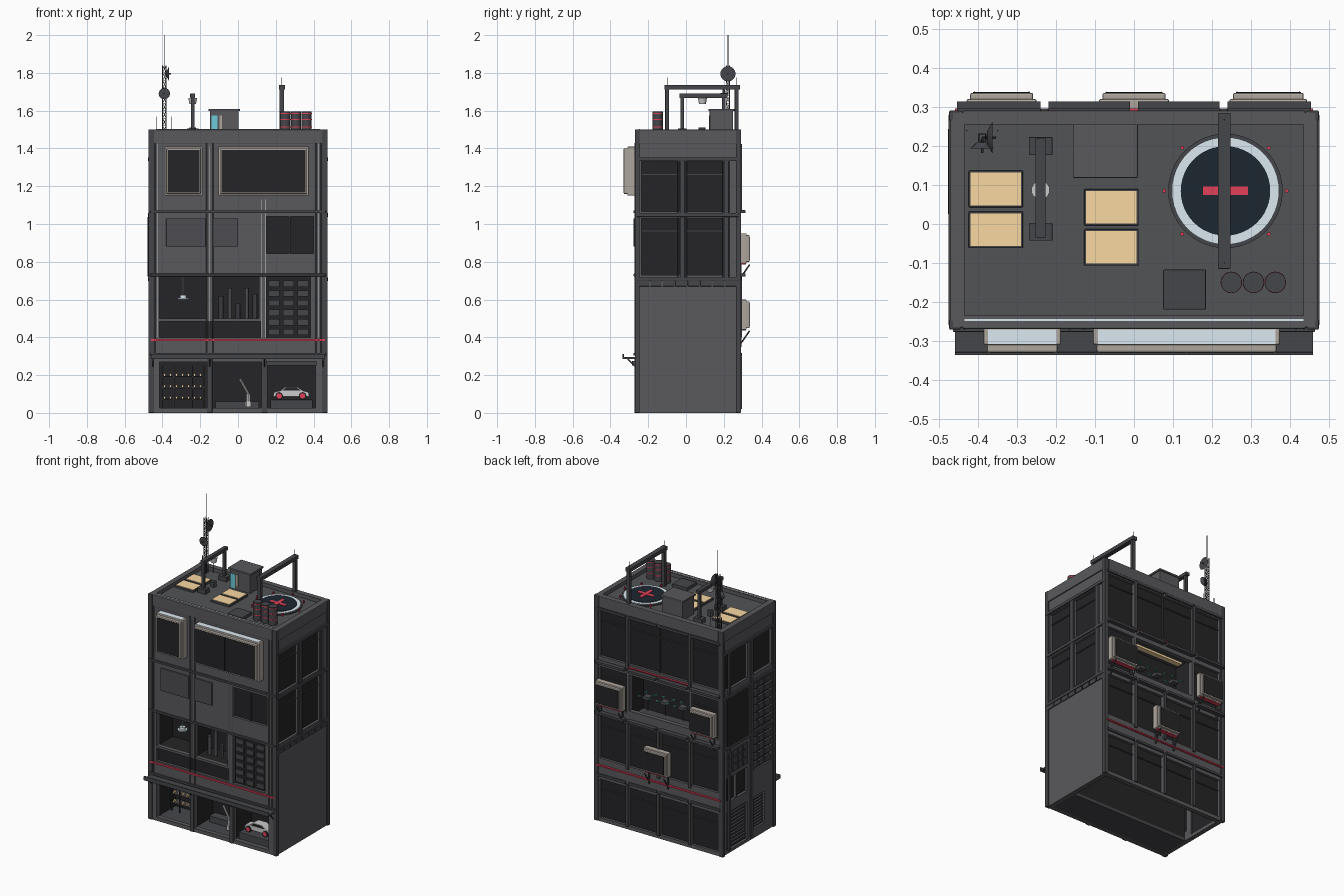
import bpy, bmesh, math
from mathutils import Vector, Matrix

if "Cube" in bpy.data.objects:
    bpy.data.objects.remove(bpy.data.objects["Cube"])

COL = dict(wall=(.10, .10, .107), trim=(.06, .061, .068), dark=(.018, .018, .02), roof=(.085, .087, .093),
           panel=(.075, .075, .085), beige=(.42, .38, .34), tan=(.95, .69, .36), pale=(.72, .82, .88),
           navy=(.012, .02, .028), red=(.75, .05, .1), cyan=(.15, .6, .7), white=(.65, .65, .65), teal=(.08, .3, .27))
MAT = {}
for k, c in COL.items():
    MAT[k] = bpy.data.materials.new(k)
    MAT[k].diffuse_color = (*c, 1)


def on(side, u, v, d):
    """Point on a facade: u along it, v up, d outward."""
    return Vector({'F': (u, -.265 - d, v), 'B': (u, .285 + d, v), 'R': (.465 + d, u, v), 'L': (-.465 - d, u, v)}[side])


class Part:
    def __init__(self, name, mat):
        self.name, self.mat, self.bm = name, mat, bmesh.new()

    def box(self, x0, x1, y0, y1, z0, z1):
        a, b = Vector((x0, y0, z0)), Vector((x1, y1, z1))
        s = b - a
        bmesh.ops.create_cube(self.bm, size=1, matrix=Matrix.Translation((a + b) / 2) @ Matrix.Diagonal((*[abs(c) for c in s], 1)))
        return self

    def sbox(self, side, u0, u1, v0, v1, d0, d1):
        p, q = on(side, u0, v0, d0), on(side, u1, v1, d1)
        return self.box(p.x, q.x, p.y, q.y, p.z, q.z)

    def cyl(self, p, q, r, n=10, r2=None):
        p, q = Vector(p), Vector(q)
        m = Matrix.Translation((p + q) / 2) @ (q - p).to_track_quat('Z', 'Y').to_matrix().to_4x4()
        bmesh.ops.create_cone(self.bm, cap_ends=True, segments=n, radius1=r, radius2=r if r2 is None else r2,
                              depth=(q - p).length, matrix=m)
        return self

    def prism(self, pts, y0, y1):
        f = self.bm.faces.new([self.bm.verts.new((x, y0, z)) for x, z in pts])
        g = bmesh.ops.extrude_face_region(self.bm, geom=[f])['geom']
        bmesh.ops.translate(self.bm, verts=[v for v in g if isinstance(v, bmesh.types.BMVert)], vec=(0, y1 - y0, 0))
        bmesh.ops.recalc_face_normals(self.bm, faces=self.bm.faces)
        return self

    def done(self, bevel=0, smooth=False):
        me = bpy.data.meshes.new(self.name)
        self.bm.to_mesh(me)
        me.materials.append(MAT[self.mat])
        ob = bpy.data.objects.new(self.name, me)
        bpy.context.collection.objects.link(ob)
        if bevel:
            m = ob.modifiers.new('bevel', 'BEVEL')
            m.width, m.segments = bevel, 2
        if smooth:
            bpy.context.view_layer.objects.active = ob
            ob.select_set(True)
            bpy.ops.object.shade_smooth_by_angle()
            ob.select_set(False)
        return ob


def wall(name, side, u0, u1, holes, v0=0, v1=1.5, t=.03):
    """Wall of solid cells around rectangular openings."""
    us = sorted({u0, u1, *[h[i] for h in holes for i in (0, 1)]})
    vs = sorted({v0, v1, *[h[i] for h in holes for i in (2, 3)]})
    p = Part(name, 'wall')
    for a, b in zip(us, us[1:]):
        for c, d in zip(vs, vs[1:]):
            m, n = (a + b) / 2, (c + d) / 2
            if not any(h[0] < m < h[1] and h[2] < n < h[3] for h in holes):
                p.bm.faces.new([p.bm.verts.new(on(side, u, v, 0)) for u, v in ((a, c), (b, c), (b, d), (a, d))])
    bmesh.ops.remove_doubles(p.bm, verts=p.bm.verts, dist=1e-5)
    bmesh.ops.recalc_face_normals(p.bm, faces=p.bm.faces)
    c = sum((f.normal for f in p.bm.faces), Vector())
    if c.dot(on(side, 0, 0, 1) - on(side, 0, 0, 0)) < 0:
        bmesh.ops.reverse_faces(p.bm, faces=p.bm.faces)
    s = p.done().modifiers.new('thick', 'SOLIDIFY')
    s.thickness, s.offset = t, -1


# Openings per facade
shops = [(-.415, -.165, .025, .27), (-.135, .125, .025, .27), (.155, .41, .025, .27)]
labs = [(-.415, -.165, .5, .72), (-.13, .11, .5, .72)]
front_glass = [(-.415, .12, .4, .485), (.15, .385, .4, .72), (.15, .4, .845, 1.04)]
bays = [(-.455, -.24), (-.22, -.01), (.01, .22), (.24, .455)]
drone_bay = (-.22, .22, .79, 1.03)
back_glass = [(a, b, c, d) for c, d in ((.025, .28), (.42, .7), (.77, 1.03), (1.1, 1.4)) for a, b in bays
              if not (c > .7 and abs(a + b) < .3)] + [(-.22, .22, 1.1, 1.4)]
right_glass = [(a, b, c, d) for a, b in ((-.235, -.035), (-.005, .195)) for c, d in ((.73, 1.03), (1.065, 1.33))]
left_glass = [(-.235, -.02, 1.09, 1.35), (.015, .25, 1.09, 1.35), (-.235, -.03, .45, 1.04), (.02, .125, .34, .5),
              (.14, .24, .34, .5), (.02, .24, .02, .27), (-.16, -.02, .06, .27)]
wall('front_wall', 'F', -.465, .465, shops + labs + front_glass)
wall('back_wall', 'B', -.465, .465, back_glass + [drone_bay])
wall('right_wall', 'R', -.265, .285, right_glass)
wall('left_wall', 'L', -.265, .285, left_glass)

# Dark glazing with slim mullions
g, m = Part('window_glass', 'dark'), Part('window_mullions', 'trim')
for side, holes in (('F', front_glass), ('B', back_glass), ('R', right_glass), ('L', left_glass)):
    for a, b, c, d in holes:
        g.sbox(side, a, b, c, d, -.025, -.017)
        if d - c > .17 and side in 'BR':
            m.sbox(side, a, b, d - .07, d - .064, -.018, -.01)
m.sbox('F', .271, .277, .845, 1.04, -.018, -.004).sbox('B', -.004, .004, 1.1, 1.4, -.018, -.006)
g.done()
m.done()

# Shutter grid (front), panel grid and louvres (left)
s = Part('shutter_panels', 'trim')
for i in range(3):
    for j in range(6):
        s.sbox('F', .162 + i * .076, .22 + i * .076, .412 + j * .051, .445 + j * .051, -.02, -.008)
for i in range(3):
    for j in range(11):
        s.sbox('L', -.228 + i * .067, -.172 + i * .067, .457 + j * .053, .495 + j * .053, -.02, -.002)
for i in range(4):
    for j in range(3):
        s.sbox('L', .025 + i * .055, .07 + i * .055, .53 + j * .05, .57 + j * .05, 0, .008)
for j in range(10):
    s.sbox('L', .03, .23, .035 + j * .023, .046 + j * .023, -.02, -.004)
    s.sbox('L', -.15, -.03, .068 + j * .02, .077 + j * .02, -.02, -.004)
s.done()
Part('side_screen', 'dark').sbox('L', .025, .245, .72, 1.04, 0, .013).done(.003)

# Slabs and recessed rooms
f = Part('floor_slabs', 'trim')
for z in (.29, .38, .74, 1.06):
    f.box(-.44, .44, -.24, .26, z - .01, z + .01)
f.box(-.44, .44, -.24, -.04, 0, .02).done()
Part('roof_deck', 'roof').box(-.44, .44, -.24, .26, 1.455, 1.475).done()
r = Part('room_shells', 'dark')
r.box(-.44, .44, -.06, -.045, .02, .28).box(-.44, .14, -.09, -.08, .39, .73).box(-.23, .23, .12, .13, .75, 1.05)
for x in (-.425, -.15, .14, .415):
    r.box(x - .006, x + .006, -.24, -.05, .02, .28)
for x in (-.425, -.147, .125):
    r.box(x - .008, x + .008, -.24, -.08, .39, .73)
r.box(-.43, .13, -.24, -.08, .485, .495)
for x in (-.23, .23):
    r.box(x - .006, x + .006, .12, .26, .75, 1.05)
r.done()

# Corner posts, columns, ledges, parapet
c = Part('columns', 'trim')
for sx in (-1, 1):
    for y in (-.258, .278):
        c.box(sx * .445, sx * .475, y - .013, y + .013, 0, 1.5)
    for y in (-.02, .215):
        c.sbox('R' if sx > 0 else 'L', y - .012, y + .012, .7 if sx > 0 else .02, 1.35, 0, .01)
for x in (-.23, 0, .23):
    for a, b in ((.02, .3), (.4, .73), (1.07, 1.42)):
        if x or b < 1:
            c.sbox('B', x - .01, x + .01, a, b, 0, .012)
for x in (-.15, .14):
    c.sbox('F', x - .014, x + .014, 0, .29, 0, .008)
c.done(.003)
l = Part('ledges', 'trim')
for z in (.31, .73, 1.065, 1.415):
    if z < 1.4:
        l.sbox('F', -.465, .465, z - .007, z + .007, 0, .012)
    for a, b in bays:
        l.sbox('B', a, b, z - .008, z + .008, 0, .03 if .5 < z < 1.2 else .012)
for s in 'RL':
    for z in (1.05, .71, 1.345):
        l.sbox(s, -.26, .28, z - .012, z + .008, 0, .012)
for i in range(8):
    l.sbox('R', -.255 + i * .066, -.195 + i * .066, .67, .7, 0, .007)
l.done(.002)
p = Part('parapet', 'wall')
for a in ((-.472, -.44, -.265, .29), (.44, .472, -.265, .29), (-.44, .44, -.27, -.237), (-.44, .44, .255, .292)):
    p.box(*a, 1.425, 1.5)
p.done(.004)
Part('parapet_light', 'pale').box(-.435, .435, -.249, -.244, 1.498, 1.502).done()
st = Part('red_stripes', 'red').sbox('F', -.46, .46, .38, .39, 0, .008).sbox('B', -.46, .46, .37, .378, 0, .012)
st.sbox('B', -.22, .22, 1.08, 1.086, 0, .012).done()

# Facade pipes and wall panels
pp, pl = Part('facade_pipes', 'panel'), Part('light_pipes', 'pale')
for x in (-.437, -.165, -.13, .415, .437):
    pp.cyl(on('F', x, .31, .004), on('F', x, 1.43, .004), .004, 8)
for x, t in ((-.425, 1.43), (-.15, 1.41), (.125, 1.13), (.147, 1.13), (.427, 1.43)):
    pl.cyl(on('F', x, .4, .004), on('F', x, t, .004), .002, 6)
for y in (-.04, .0, .198, .23):
    pp.cyl(on('R', y, .71, .004), on('R', y, 1.34, .004), .004, 8)
pp.done(smooth=True)
pl.done()
Part('wall_screens', 'panel').sbox('F', -.38, -.17, .88, 1.03, 0, .012).sbox('F', -.13, 0, .88, 1.03, 0, .012).done(.003)
Part('cyan_strip', 'cyan').sbox('L', -.252, -.247, .45, 1.04, 0, .005).done()

# Canopy over the shops
k = Part('canopy', 'trim').sbox('F', -.46, .46, .285, .297, 0, .07).sbox('F', -.46, .46, .285, .312, .064, .072)
for x in (-.45, -.15, .14, .45):
    k.cyl(on('F', x, .24, 0), on('F', x, .288, .045), .004, 6)
k.sbox('F', .15, .415, .25, .275, 0, .02).done(.002)


def bay_window(name, side, u0, u1, v0, v1, d, mull, under):
    """Projecting stepped bay window."""
    b = Part(name + '_frame', 'beige').sbox(side, u0, u1, v0, v1, 0, d * .7)
    b.sbox(side, u0 + .009, u1 - .009, v0 + .009, v1 - .009, .01, d).done(.005)
    h = Part(name + '_glass', 'dark')
    n = mull + 1
    w = (u1 - u0 - .032) / n
    for i in range(n):
        h.sbox(side, u0 + .016 + i * w + .001, u0 + .016 + (i + 1) * w - .001, v0 + .018, v1 - .018, d - .01, d + .002)
    h.done()
    if side == 'F':
        Part(name + '_top_light', 'pale').sbox(side, u0 + .012, u1 - .012, v1 - .01, v1 + .0015, .006, d * .66).done()
    if under:
        Part(name + '_underlight', 'red').sbox(side, u0 + .015, u1 - .015, v0 - .004, v0 + .005, .006, d * .65).done()
        a = Part(name + '_brackets', 'trim')
        for u in (u0 + .02, u1 - .02):
            a.cyl(on(side, u, v0 - .08, 0), on(side, u, v0 - .005, d), .004, 6).sbox(side, u - .005, u + .005, v0 - .09, v0, 0, .01)
        a.done()


bay_window('bay_small', 'F', -.387, -.187, 1.15, 1.41, .065, 0, False)
bay_window('bay_wide', 'F', -.105, .375, 1.15, 1.41, .065, 1, False)
for nm, x, w, z in (('back_bay_left', -.34, .09, .79), ('back_bay_right', .345, .1, .79), ('back_bay_centre', 0, .09, .44)):
    bay_window(nm, 'B', x - w, x + w, z, z + .16, .052, 0, True)

# Shop contents: shelves, robot arm, car
sh, gd = Part('shelves', 'trim'), Part('shelf_goods', 'tan')
for i in range(3):
    z = .07 + i * .06
    sh.box(-.405, -.175, -.13, -.07, z, z + .006)
    for j in range(7):
        gd.box(-.395 + j * .032, -.385 + j * .032, -.12, -.1, z + .006, z + .018)
for x in (-.4, -.34, -.24, -.18):
    sh.box(x - .003, x + .003, -.132, -.125, .02, .25)
sh.box(-.12, .11, -.13, -.07, .02, .06).done()
gd.done()
a = Part('robot_arm', 'white').cyl((.055, -.17, .03), (.055, -.17, .06), .018, 12).cyl((.055, -.17, .06), (.055, -.17, .1), .013)
a.cyl((.055, -.17, .1), (.01, -.17, .18), .007).done(smooth=True)
Part('car_body', 'white').prism([(.185, .085), (.19, .11), (.225, .118), (.25, .138), (.315, .138), (.345, .118), (.375, .11), (.378, .085)], -.2, -.14).done(.004)
Part('car_windows', 'dark').prism([(.235, .119), (.253, .134), (.311, .134), (.333, .119)], -.203, -.137).done()
w, h = Part('car_tyres', 'dark'), Part('car_hubs', 'red')
for x in (.218, .342):
    w.cyl((x, -.205, .09), (x, -.135, .09), .02, 16)
    h.cyl((x, -.207, .09), (x, -.133, .09), .014, 16)
w.done()
h.done()
Part('car_platform', 'trim').box(.17, .395, -.235, -.1, .02, .07).done(.004)

# Lab contents: hanging lamp and sample columns
Part('hanging_lamp', 'pale').cyl((-.29, -.17, .6), (-.29, -.17, .608), .03, 20).cyl((-.29, -.17, .608), (-.29, -.17, .625), .018, 16).cyl((-.29, -.17, .625), (-.29, -.17, .73), .003, 6).done()
t = Part('sample_columns', 'panel')
for i, z in enumerate((.62, .66, .58, .66, .63)):
    t.cyl((-.09 + i * .045, -.17, .495), (-.09 + i * .045, -.17, z), .012, 12)
t.done(smooth=True)

# Drones in the back bay
d, o = Part('drones', 'panel'), Part('drone_rotors', 'teal')
for x in (-.13, 0, .13):
    d.box(x - .022, x + .022, .195, .24, .87, .89)
    d.cyl((x, .217, .79), (x, .217, .87), .004, 6)
    for sx in (-1, 1):
        for sy in (-1, 1):
            e = (x + sx * .038, .217 + sy * .035, .89)
            o.cyl((x, .217, .88), e, .004, 6).cyl(e, (e[0], e[1], .895), .01, 12)
d.done(.003)
o.done()
Part('drone_bay_light', 'tan').box(-.18, .18, .2, .235, 1.015, 1.03).done()

# Skylights and roof hatch
fr, sk = Part('skylight_frames', 'trim'), Part('skylights', 'tan')
for x, ys in ((-.355, (.09, -.015)), (-.058, (.043, -.06))):
    for y in ys:
        fr.box(x - .07, x + .07, y - .047, y + .047, 1.47, 1.488)
        sk.box(x - .065, x + .065, y - .042, y + .042, 1.48, 1.491)
fr.box(.075, .185, -.22, -.117, 1.47, 1.495).done(.003)
sk.done()

# Helipad
hx, hy = .235, .085
Part('helipad_base', 'trim').cyl((hx, hy, 1.47), (hx, hy, 1.482), .147, 48).done()
Part('helipad_ring', 'pale').cyl((hx, hy, 1.475), (hx, hy, 1.486), .138, 48).done()
Part('helipad_disc', 'navy').cyl((hx, hy, 1.475), (hx, hy, 1.489), .115, 48).done()
Part('helipad_cross', 'red').box(hx - .058, hx + .058, hy - .011, hy + .011, 1.48, 1.492).box(hx - .011, hx + .011, hy - .058, hy + .058, 1.48, 1.4925).done()
li = Part('helipad_lights', 'red')
for i in range(8):
    x, y = hx + .157 * math.cos(i * math.pi / 4), hy + .157 * math.sin(i * math.pi / 4)
    li.cyl((x, y, 1.47), (x, y, 1.495), .005, 8)
li.done()

# Gantries
q = Part('gantries', 'trim').box(.216, .248, -.115, .285, 1.712, 1.737)
for y in (-.1, .268):
    q.box(.22, .244, y - .01, y + .01, 1.47, 1.72)
    q.cyl((.232, y, 1.73), (.232, y, 1.775), .002, 5)
q.box(-.253, -.227, -.035, .22, 1.668, 1.69)
for y in (-.02, .2):
    q.box(-.25, -.23, y - .009, y + .009, 1.47, 1.68).box(-.27, -.21, y - .023, y + .023, 1.47, 1.505)
q.cyl((-.24, .085, 1.47), (-.24, .085, 1.51), .018, 10)
q.done(.003)
Part('gantry_lamp', 'white').cyl((-.24, .087, 1.635), (-.24, .087, 1.668), .018, 14, .024).done(smooth=True)

# Stair hut
Part('stair_hut', 'wall').box(-.148, .003, .125, .25, 1.47, 1.6).box(-.157, .01, .118, .256, 1.597, 1.61).done(.003)
Part('hut_door', 'cyan').box(-.14, -.108, .121, .13, 1.48, 1.575).done()
Part('hut_panel', 'beige').box(-.098, -.085, .121, .13, 1.5, 1.575).done()

# Barrels
b, rs = Part('barrels', 'trim'), Part('barrel_bands', 'red')
for x in (.25, .307, .363):
    b.cyl((x, -.15, 1.47), (x, -.15, 1.595), .027, 20)
    for z in (1.51, 1.55, 1.583):
        rs.cyl((x, -.15, z), (x, -.15, z + .005), .0278, 20)
b.done(smooth=True)
rs.done()

# Lattice mast with dishes
ma, mx, my = Part('antenna_mast', 'trim'), -.39, .222
cs = [(mx + .009 * i, my + .009 * j) for i, j in ((-1, -1), (1, -1), (1, 1), (-1, 1))]
for i, e in enumerate(cs):
    n = cs[(i + 1) % 4]
    ma.cyl((*e, 1.47), (*e, 1.84), .0025, 6)
    for j in range(9):
        z = 1.48 + j * .04
        ma.cyl((*e, z), (*n, z + .04), .0015, 4).cyl((*e, z), (*n, z), .0015, 4)
ma.cyl((mx, my, 1.82), (mx, my, 2), .0025, 6)
for x in (-.43, -.35):
    ma.cyl((x, .24, 1.47), (x, .24, 1.57), .002, 5)
ma.done()
di = Part('dishes', 'trim').cyl((mx, my - .012, 1.69), (mx, my - .028, 1.69), .014, 20, .03).cyl((mx, my, 1.69), (mx, my - .04, 1.69), .004, 6)
di.cyl((mx + .012, my, 1.795), (mx + .026, my, 1.795), .015, 24, .04).cyl((mx, my, 1.795), (mx + .036, my, 1.795), .004, 6)
di.done(smooth=True)

for m in bpy.data.materials:
    if m.users and not m.is_grease_pencil:
        m.use_nodes = True
        m.node_tree.nodes["Principled BSDF"].inputs["Base Color"].default_value = m.diffuse_color
